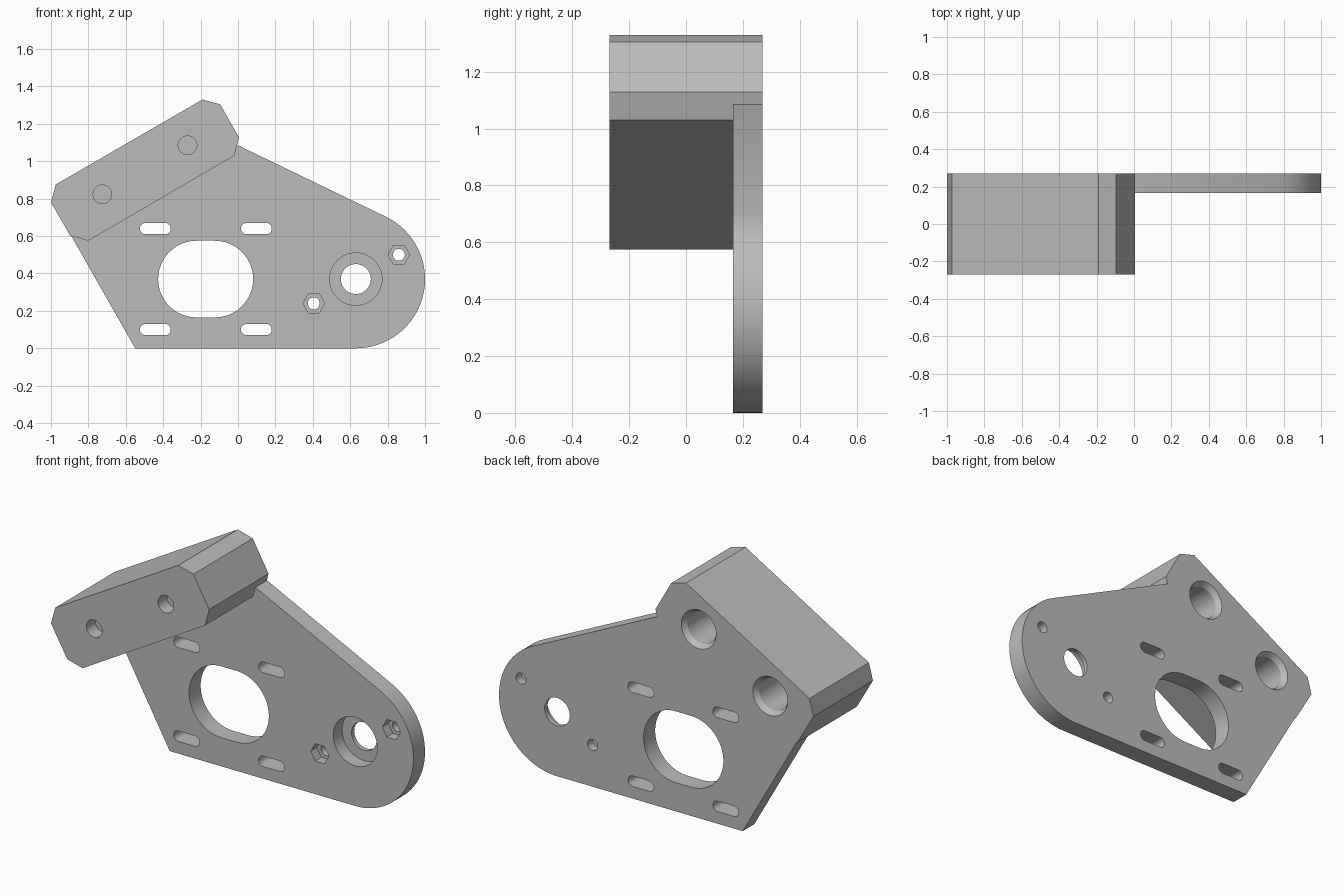
import bpy, bmesh
from math import sin, cos, pi, radians

cube = bpy.data.objects.get("Cube")
if cube:
    bpy.data.objects.remove(cube, do_unlink=True)

FRONT, WEB, BACK = -0.27, 0.165, 0.27

grey = bpy.data.materials.new("plain grey")
grey.use_nodes = True
grey.diffuse_color = (0.5, 0.5, 0.5, 1)
grey.node_tree.nodes["Principled BSDF"].inputs["Base Color"].default_value = grey.diffuse_color


def arc(x, z, r, start, end, n):
    angles = [radians(start + (end - start) * i / n) for i in range(n + 1)]
    return [(x + r * cos(a), z + r * sin(a)) for a in angles]


def circle(x, z, r, n=48):
    return arc(x, z, r, 0, 360, n)[:-1]


def slot(x, z, r, half):
    return arc(x + half, z, r, -90, 90, 24) + arc(x - half, z, r, 90, 270, 24)


def loft(name, outline, y0, y1, end_outline=None):
    """Solid between two matching outlines in the xz plane."""
    bm = bmesh.new()
    a = [bm.verts.new((x, y0, z)) for x, z in outline]
    b = [bm.verts.new((x, y1, z)) for x, z in end_outline or outline]
    bm.faces.new(a)
    bm.faces.new(b[::-1])
    for i in range(len(a)):
        j = (i + 1) % len(a)
        bm.faces.new((a[j], a[i], b[i], b[j]))
    bmesh.ops.recalc_face_normals(bm, faces=bm.faces)
    mesh = bpy.data.meshes.new(name)
    bm.to_mesh(mesh)
    bm.free()
    mesh.materials.append(grey)
    obj = bpy.data.objects.new(name, mesh)
    bpy.context.collection.objects.link(obj)
    return obj


def combine(target, other, operation):
    mod = target.modifiers.new(operation, "BOOLEAN")
    mod.operation, mod.solver, mod.object = operation, "EXACT", other
    bpy.context.view_layer.objects.active = target
    bpy.ops.object.modifier_apply(modifier=mod.name)
    bpy.data.objects.remove(other, do_unlink=True)


# Side plate with a rounded nose
bracket = loft("mounting_bracket",
               [(-0.55, 0)] + arc(0.63, 0.37, 0.37, -90, 64, 40)
               + [(0, 1.085), (-0.3, 1.1), (-0.85, 0.75), (-0.895, 0.607)], WEB, BACK)

# Slanted block with chamfered corners
block = loft("rod_block", [(-0.8, 0.575), (-0.897, 0.602), (-1, 0.78), (-0.974, 0.876),
                           (-0.19, 1.33), (-0.095, 1.304), (0.005, 1.128), (-0.02, 1.03)],
             FRONT, BACK)
combine(bracket, block, "UNION")


def cut(outline, y0=0.1, y1=0.4, end_outline=None):
    combine(bracket, loft("cutter", outline, y0, y1, end_outline), "DIFFERENCE")


# Motor opening and its four screw slots
cut(slot(-0.173, 0.37, 0.205, 0.049))
for x in (-0.442, 0.098):
    for z in (0.1, 0.64):
        cut(slot(x, z, 0.03, 0.0525))

# Bearing seat with a smaller through hole
cut(circle(0.63, 0.37, 0.14), 0.1, 0.245)
cut(circle(0.63, 0.37, 0.08))

# Hexagonal nut pockets with screw holes
for x, z in ((0.405, 0.24), (0.86, 0.5)):
    cut(circle(x, z, 0.058, 6), 0.1, 0.22)
    cut(circle(x, z, 0.032, 24))

# Rod sockets: chamfered deep bore at the back, blind hole at the front
for x, z in ((-0.27, 1.085), (-0.725, 0.823)):
    cut(circle(x, z, 0.092), -0.17, 0.4)
    cut(circle(x, z, 0.092), 0.24, BACK + 0.01, circle(x, z, 0.117))
    cut(circle(x, z, 0.05), FRONT - 0.1, FRONT + 0.08)

bpy.ops.object.select_all(action="DESELECT")
bracket.select_set(True)
bpy.context.view_layer.objects.active = bracket
bpy.ops.object.shade_smooth_by_angle(angle=radians(25))
